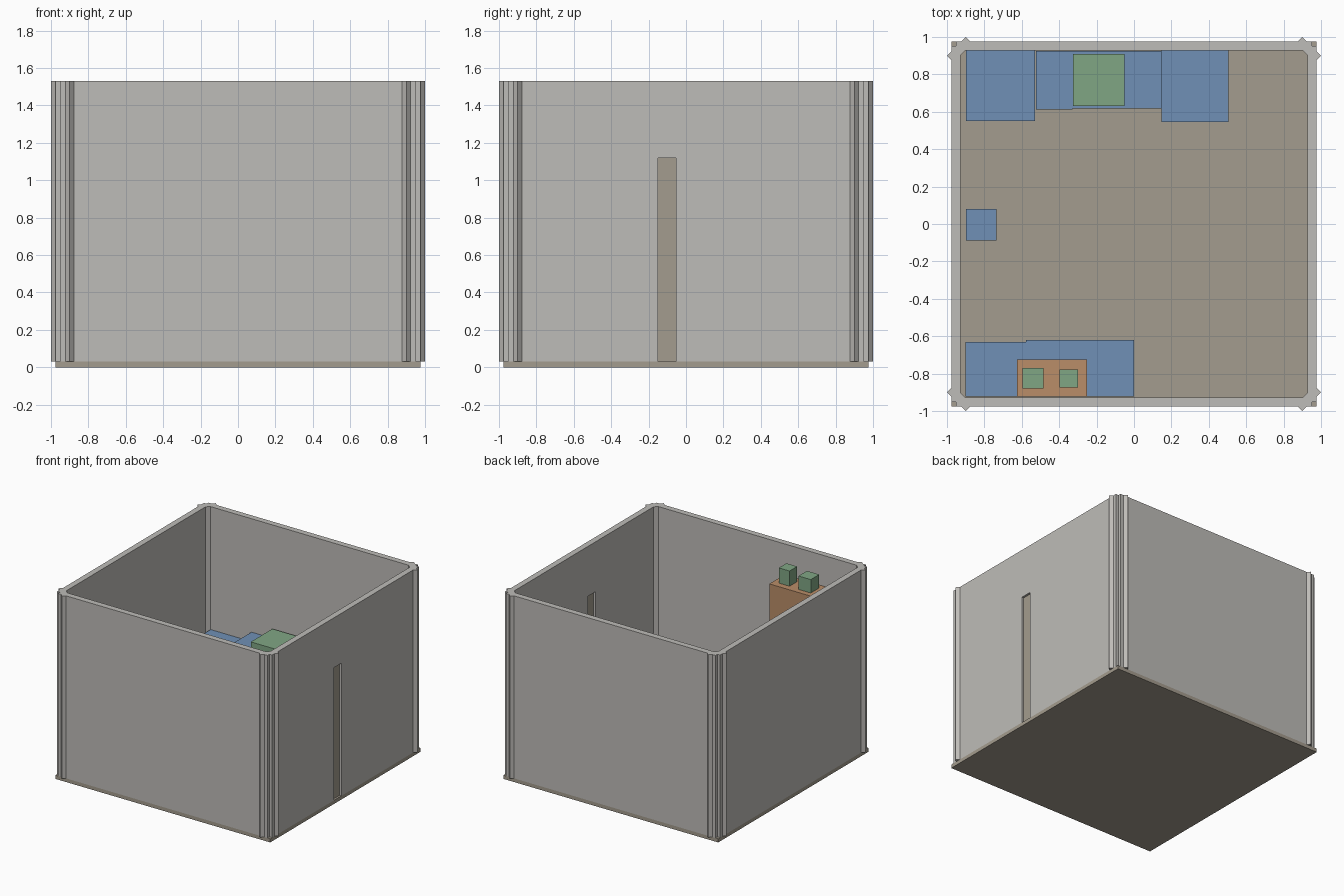
import bpy, bmesh, math
from mathutils import Matrix

if "Cube" in bpy.data.objects:
    bpy.data.objects.remove(bpy.data.objects["Cube"])


def material(name, rgb):
    """Flat material from 0-255 display values."""
    m = bpy.data.materials.new(name)
    m.diffuse_color = [((c / 255 + 0.055) / 1.055) ** 2.4 for c in rgb] + [1]
    m.use_nodes = True
    m.node_tree.nodes["Principled BSDF"].inputs["Base Color"].default_value = m.diffuse_color
    return m


GREY = material("wall grey", (190, 188, 184))
TAN = material("floor tan", (164, 156, 142))
BLUE = material("furniture blue", (112, 144, 182))
GREEN = material("appliance green", (128, 166, 132))
ORANGE = material("cupboard orange", (186, 141, 104))


def add_object(name, bm, mat):
    bmesh.ops.recalc_face_normals(bm, faces=bm.faces)
    mesh = bpy.data.meshes.new(name)
    bm.to_mesh(mesh)
    bm.free()
    mesh.materials.append(mat)
    obj = bpy.data.objects.new(name, mesh)
    bpy.context.collection.objects.link(obj)
    return obj


def box(name, x, y, z, mat, turn=0):
    """Box from (min, max) ranges, turned about its own upright axis."""
    bm = bmesh.new()
    mid = [(a + b) / 2 for a, b in (x, y, z)]
    size = [b - a for a, b in (x, y, z)]
    bmesh.ops.create_cube(bm, size=1, matrix=Matrix.Translation(mid)
                          @ Matrix.Rotation(turn, 4, 'Z')
                          @ Matrix.Diagonal(size + [1]))
    return add_object(name, bm, mat)


FLOOR, TOP = 0.03, 1.53          # heights of floor surface and wall tops
OUT, IN, END = 0.977, 0.928, 0.952  # wall outer face, inner face, wall end

# Floor slab
box("floor", (-OUT, OUT), (-OUT, OUT), (0, FLOOR), TAN)

# Plain walls
box("front_wall", (-END, END), (-OUT, -IN), (FLOOR, TOP), GREY)
box("back_wall", (-END, END), (IN, OUT), (FLOOR, TOP), GREY)
box("left_wall", (-OUT, -IN), (-END, END), (FLOOR, TOP), GREY)

# Right wall with a narrow doorway, as an extruded profile
D0, D1, DOOR_TOP = -0.15, -0.053, 1.12
profile = [(-END, FLOOR), (D0, FLOOR), (D0, DOOR_TOP), (D1, DOOR_TOP),
           (D1, FLOOR), (END, FLOOR), (END, TOP), (-END, TOP)]
bm = bmesh.new()
face = bm.faces.new([bm.verts.new((IN, y, z)) for y, z in profile])
ext = bmesh.ops.extrude_face_region(bm, geom=[face])
bmesh.ops.translate(bm, vec=(OUT - IN, 0, 0),
                    verts=[v for v in ext["geom"] if isinstance(v, bmesh.types.BMVert)])
add_object("right_wall", bm, GREY)
box("door", (0.945, 0.96), (D0, D1), (FLOOR, DOOR_TOP), TAN)

# Diagonal panels across the four corners
C, HALF_L, HALF_T = 0.9325, 0.0705, 0.0248
for sx, side in ((-1, "left"), (1, "right")):
    for sy, end in ((-1, "front"), (1, "back")):
        cx, cy = sx * C, sy * C
        box(f"corner_panel_{end}_{side}", (cx - HALF_L, cx + HALF_L),
            (cy - HALF_T, cy + HALF_T), (FLOOR, TOP), GREY,
            turn=-sx * sy * math.pi / 4)

# Furniture along the back wall
box("back_cabinet_left", (-0.898, -0.53), (0.55, IN), (FLOOR, 0.52), BLUE)
box("back_counter_left", (-0.525, -0.33), (0.612, 0.925), (FLOOR, 0.60), BLUE)
box("back_counter_right", (-0.33, 0.147), (0.617, 0.925), (FLOOR, 0.60), BLUE)
box("back_cabinet_right", (0.148, 0.505), (0.545, IN), (FLOOR, 0.52), BLUE)
box("counter_appliance", (-0.325, -0.05), (0.63, 0.91), (0.60, 0.686), GREEN)

# Stool by the left wall
box("stool", (-0.898, -0.735), (-0.088, 0.08), (FLOOR, 0.42), BLUE)

# Furniture along the front wall
box("front_counter_left", (-0.90, -0.578), (-0.923, -0.63), (FLOOR, 0.60), BLUE)
box("front_counter_middle", (-0.578, -0.297), (-0.923, -0.62), (FLOOR, 0.60), BLUE)
box("front_counter_right", (-0.297, 0.0), (-0.923, -0.62), (FLOOR, 0.60), BLUE)
box("tall_cupboard", (-0.625, -0.25), (-0.922, -0.725), (0.60, 1.28), ORANGE)
box("cupboard_box_left", (-0.595, -0.483), (-0.88, -0.77), (1.28, 1.39), GREEN)
box("cupboard_box_right", (-0.397, -0.30), (-0.875, -0.777), (1.28, 1.405), GREEN)
